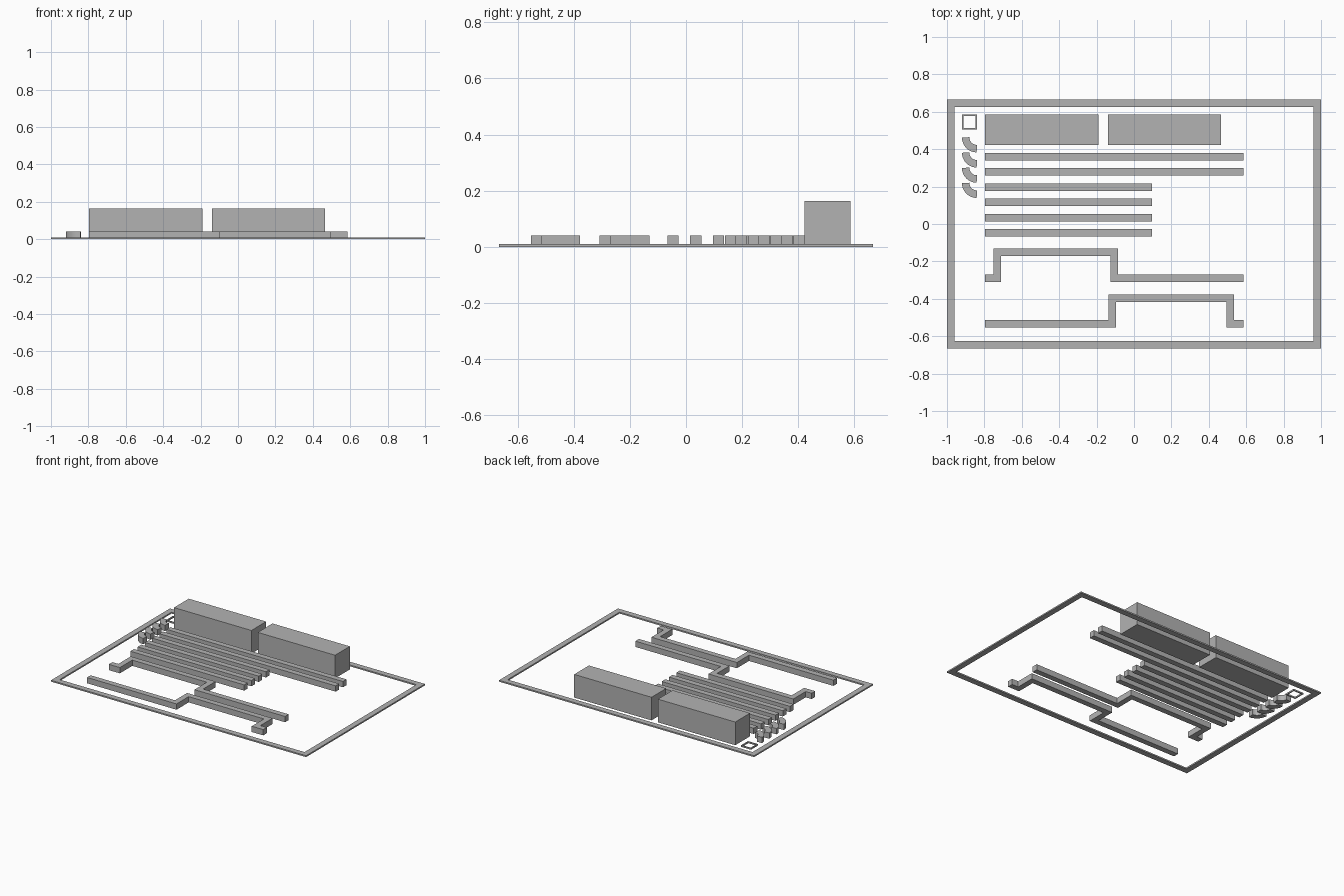
import bpy, bmesh, math
from mathutils import Vector

cube = bpy.data.objects.get("Cube")
if cube:
    bpy.data.objects.remove(cube, do_unlink=True)

grey = bpy.data.materials.new("neutral_grey")
grey.use_nodes = True
colour = (0.45, 0.45, 0.45, 1.0)
grey.diffuse_color = colour
grey.node_tree.nodes["Principled BSDF"].inputs["Base Color"].default_value = colour

WIDTH = 0.04      # width of every rail
RAIL = 0.041      # rail height
THIN = 0.01       # outline height
BLOCK = 0.164     # tall block height
PITCH = 0.0812    # row spacing
LEFT, RIGHT, MIDDLE = -0.797, 0.585, 0.095


def ribbon(name, points, height, width=WIDTH, closed=False, smooth=False):
    """Solid strip with mitred corners along a flat centre line."""
    pts = [Vector(p) for p in points]
    n = len(pts)
    bm = bmesh.new()
    rings = []
    for i, p in enumerate(pts):
        before = pts[i - 1] if closed or i > 0 else None
        after = pts[(i + 1) % n] if closed or i < n - 1 else None
        dirs = []
        if before is not None:
            dirs.append((p - before).normalized())
        if after is not None:
            dirs.append((after - p).normalized())
        normals = [Vector((-d.y, d.x)) for d in dirs]
        mitre = sum(normals, Vector((0, 0))).normalized()
        off = mitre * (width / 2 / mitre.dot(normals[0]))
        a, b = p + off, p - off
        rings.append([bm.verts.new((q.x, q.y, z))
                      for q, z in ((a, 0), (b, 0), (b, height), (a, height))])
    for i in range(n if closed else n - 1):
        r, s = rings[i], rings[(i + 1) % n]
        for k in range(4):
            m = (k + 1) % 4
            bm.faces.new((r[k], r[m], s[m], s[k]))
    if not closed:
        bm.faces.new(rings[0])
        bm.faces.new(rings[-1])
    bmesh.ops.recalc_face_normals(bm, faces=bm.faces)
    mesh = bpy.data.meshes.new(name)
    bm.to_mesh(mesh)
    bm.free()
    mesh.materials.append(grey)
    obj = bpy.data.objects.new(name, mesh)
    bpy.context.collection.objects.link(obj)
    if smooth:
        bpy.ops.object.select_all(action='DESELECT')
        obj.select_set(True)
        bpy.context.view_layer.objects.active = obj
        bpy.ops.object.shade_smooth_by_angle()
    return obj


def rectangle(x, y, half_x, half_y):
    return [(x - half_x, y - half_y), (x + half_x, y - half_y),
            (x + half_x, y + half_y), (x - half_x, y + half_y)]


# Outer border and small square outline
ribbon("outer_border", rectangle(0, 0, 0.98, 0.646), THIN, closed=True)
ribbon("small_square_outline", rectangle(-0.88, 0.546, 0.036, 0.036),
       THIN, width=0.008, closed=True)

# Two tall blocks
for name, x0, x1 in (("left_block", LEFT, -0.19), ("right_block", -0.14, 0.466)):
    ribbon(name, [(x0, 0.504), (x1, 0.504)], BLOCK, width=0.165)

# Straight rails: four short, then two long
for i in range(6):
    y = -0.0465 + PITCH * i
    long_rail = i >= 4
    ribbon("long_rail" if long_rail else "short_rail",
           [(LEFT, y), (RIGHT if long_rail else MIDDLE, y)], RAIL)

# Quarter-ring corner pieces
for i in range(4):
    cy = 0.463 - PITCH * i
    arc = [math.pi * (1 + k / 24) for k in range(13)]
    ribbon("corner_piece", [(-0.84 + 0.06 * math.cos(a), cy + 0.06 * math.sin(a))
                            for a in arc], RAIL, smooth=True)

# Stepped rails
ribbon("upper_stepped_rail",
       [(LEFT, -0.289), (-0.73, -0.289), (-0.73, -0.15), (-0.105, -0.15),
        (-0.105, -0.289), (RIGHT, -0.289)], RAIL)
ribbon("lower_stepped_rail",
       [(LEFT, -0.533), (-0.115, -0.533), (-0.115, -0.397), (0.515, -0.397),
        (0.515, -0.533), (RIGHT, -0.533)], RAIL)
